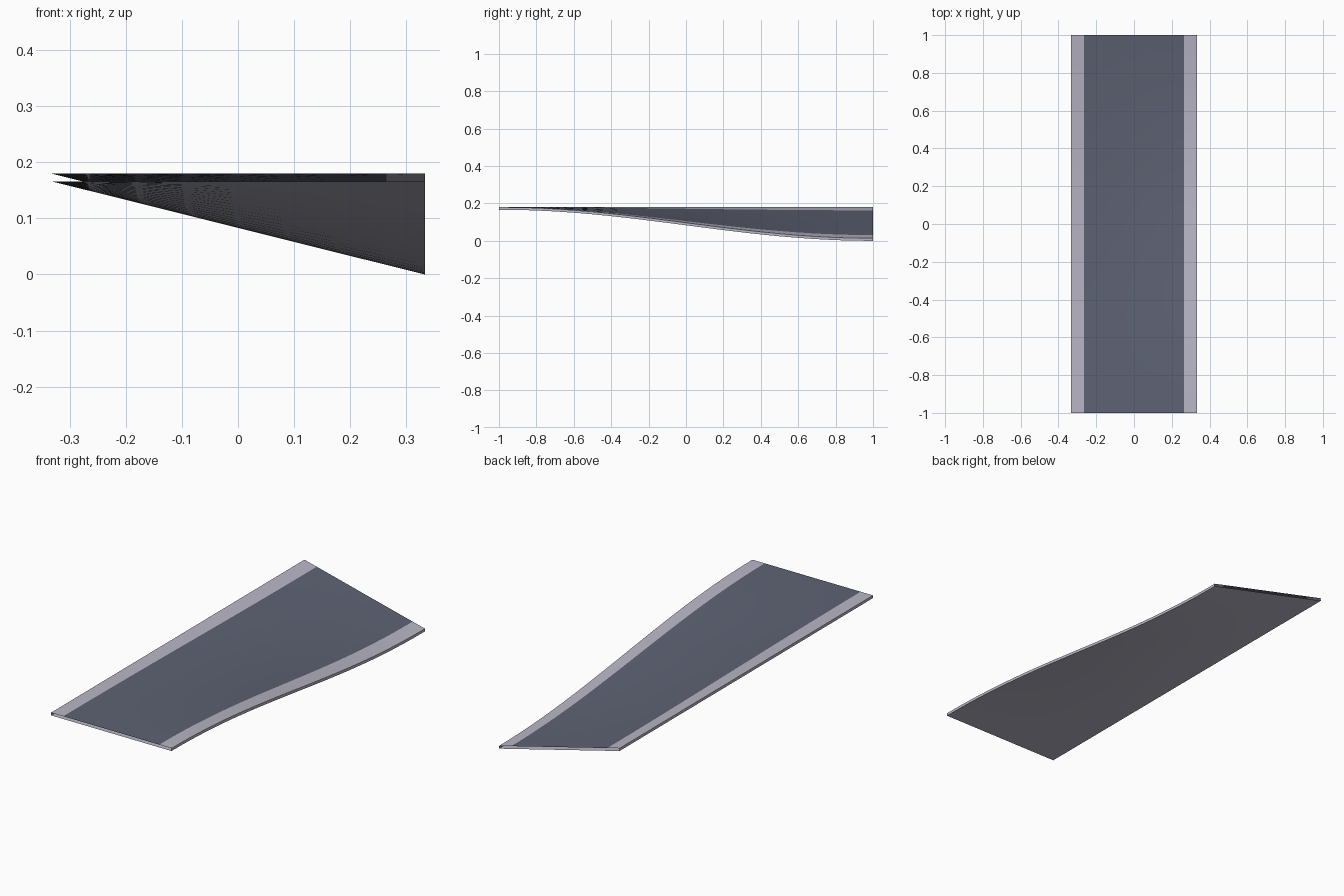
import bpy, bmesh, math

if "Cube" in bpy.data.objects:
    bpy.data.objects.remove(bpy.data.objects["Cube"])

HALF_W, ROAD_W, LENGTH = 0.333, 0.265, 2.0
THICK, DROP, SEGS = 0.0138, 0.1662, 24


def material(name, rgb):
    m = bpy.data.materials.new(name)
    m.diffuse_color = (*rgb, 1)
    m.use_nodes = True
    m.node_tree.nodes["Principled BSDF"].inputs["Base Color"].default_value = m.diffuse_color
    return m


kerb_grey = material("kerb grey", (0.48, 0.47, 0.56))
road_grey = material("road grey", (0.112, 0.125, 0.175))


def surface(x, y):
    """Height of the underside: level at the front, banked at the back."""
    t = (y + LENGTH / 2) / LENGTH
    ease = (1 - math.cos(math.pi * t)) / 2
    return DROP * (1 - ease * (x + HALF_W) / (2 * HALF_W))


def sweep(name, profile, mat):
    """Sweep an open (x, height offset) profile along y; ends stay open."""
    bm = bmesh.new()
    rows = []
    for i in range(SEGS + 1):
        y = -LENGTH / 2 + LENGTH * i / SEGS
        rows.append([bm.verts.new((x, y, surface(x, y) + h)) for x, h in profile])
    for a, b in zip(rows, rows[1:]):
        for j in range(len(profile) - 1):
            bm.faces.new((a[j], a[j + 1], b[j + 1], b[j]))
    me = bpy.data.meshes.new(name)
    bm.to_mesh(me)
    bm.free()
    me.materials.append(mat)
    ob = bpy.data.objects.new(name, me)
    bpy.context.collection.objects.link(ob)
    bpy.ops.object.select_all(action='DESELECT')
    ob.select_set(True)
    bpy.context.view_layer.objects.active = ob
    bpy.ops.object.shade_smooth_by_angle(angle=math.radians(35))
    return ob


# Steps across the road width, left to right
steps = [-ROAD_W + 2 * ROAD_W * i / 6 for i in range(7)]

# Road surface
sweep("road_surface", [(x, THICK) for x in steps], road_grey)

# Kerbs, side walls and underside as one open-ended shell
shell = [(ROAD_W, THICK), (HALF_W, THICK), (HALF_W, 0)]
shell += [(x, 0) for x in reversed(steps)]
shell += [(-HALF_W, 0), (-HALF_W, THICK), (-ROAD_W, THICK)]
sweep("kerbs_and_underside", shell, kerb_grey)
